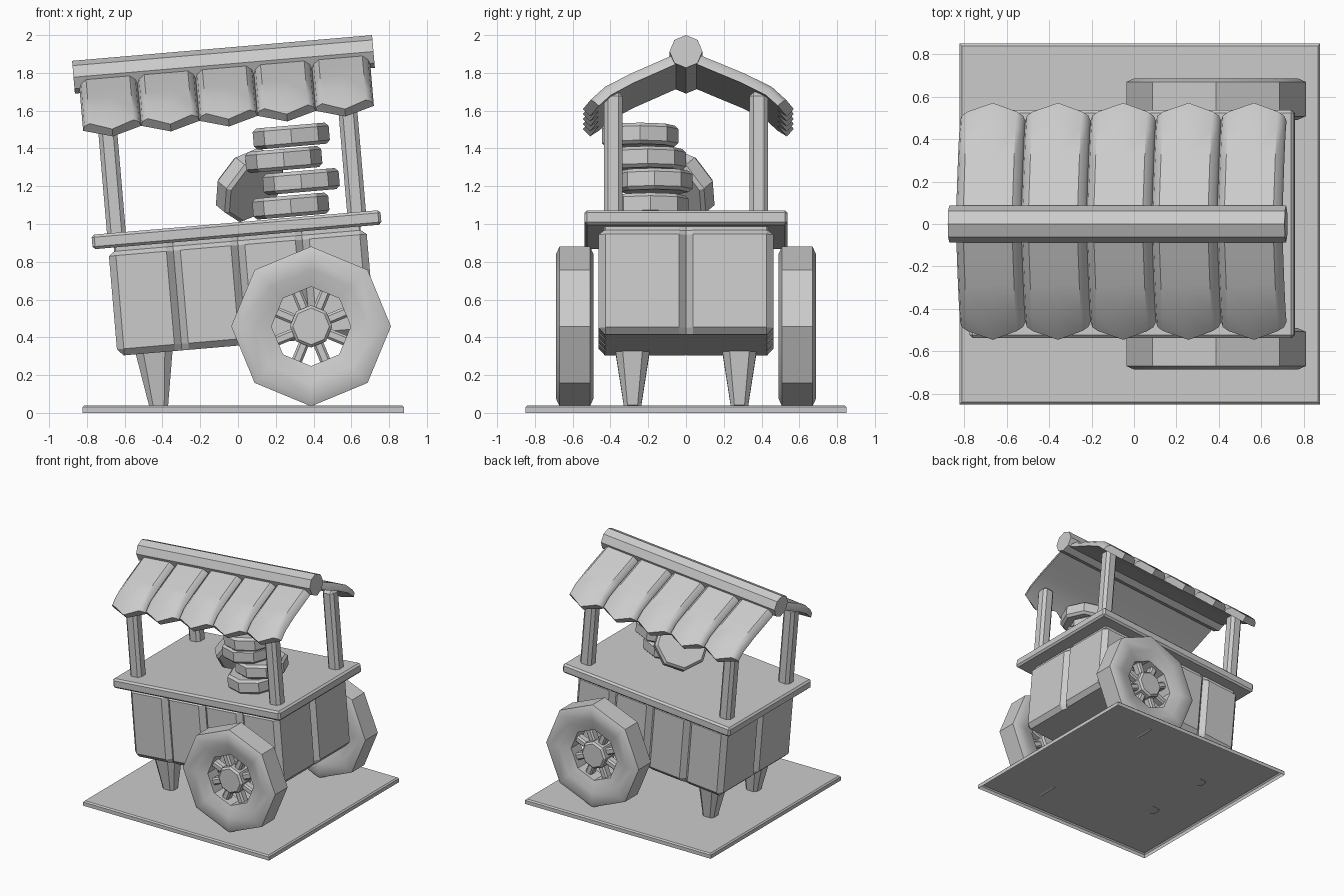
import bpy, bmesh, math
from mathutils import Matrix, Vector

if "Cube" in bpy.data.objects:
    bpy.data.objects.remove(bpy.data.objects["Cube"])

TILT = Matrix.Rotation(math.radians(-4.9), 4, 'Y')   # whole cart leans back on its legs
FLAT = Matrix.Identity(4)
CX = 0.075                                            # cart centre in its own frame


def finish(name, bm, mat=TILT, bevel=0.0, smooth=False):
    if bevel:
        bmesh.ops.bevel(bm, geom=bm.edges[:], offset=bevel, segments=1,
                        affect='EDGES', clamp_overlap=True)
    bmesh.ops.recalc_face_normals(bm, faces=bm.faces[:])
    bm.transform(mat)
    me = bpy.data.meshes.new(name)
    bm.to_mesh(me)
    bm.free()
    ob = bpy.data.objects.new(name, me)
    bpy.context.collection.objects.link(ob)
    if smooth:
        bpy.ops.object.select_all(action='DESELECT')
        ob.select_set(True)
        bpy.context.view_layer.objects.active = ob
        bpy.ops.object.shade_smooth_by_angle(angle=math.radians(38))
    return ob


def box(name, c, size, mat=TILT, bevel=0.0):
    bm = bmesh.new()
    bmesh.ops.create_cube(bm, size=1.0)
    bm.transform(Matrix.Translation(c) @ Matrix.Diagonal((*size, 1)))
    return finish(name, bm, mat, bevel)


def octagon(name, c, axis, r, h, mat=TILT, rim=0.0):
    """Eight-sided drum with chamfered rims."""
    bm = bmesh.new()
    bmesh.ops.create_cone(bm, cap_ends=True, segments=8, radius1=r, radius2=r, depth=h)
    if rim:
        caps = [e for e in bm.edges if abs(e.verts[0].co.z - e.verts[1].co.z) < 1e-4]
        bmesh.ops.bevel(bm, geom=caps, offset=rim, segments=1, affect='EDGES')
    q = Vector((0, 0, 1)).rotation_difference(Vector(axis))
    bm.transform(Matrix.Translation(c) @ q.to_matrix().to_4x4())
    return finish(name, bm, mat)


def loft(name, rings, mat=TILT, closed=False, smooth=False, cap_start=True):
    """Skin between equal-length rings; capped unless the rings close on themselves."""
    bm = bmesh.new()
    vs = [[bm.verts.new(p) for p in r] for r in rings]
    n, m = len(vs[0]), len(vs)
    for i in range(m if closed else m - 1):
        a, b = vs[i], vs[(i + 1) % m]
        for j in range(n):
            bm.faces.new((a[j], a[(j + 1) % n], b[(j + 1) % n], b[j]))
    if not closed:
        if cap_start:
            bm.faces.new(vs[0])
        bm.faces.new(vs[-1])
    return finish(name, bm, mat, smooth=smooth)


# Base plate: shallow tray, open underneath
loft("base_plate", [[(0.028 + sx * h, sy * h, z) for sx, sy in ((-1, -1), (1, -1), (1, 1), (-1, 1))]
                    for z, h in ((0, 0.85), (0.03, 0.85), (0.04, 0.84))], FLAT, cap_start=False)

# Cart body: plan outline with V grooves between the boards
HX, HY, G = 0.685, 0.463, 0.037


def body_outline(inset, groove):
    pts = []
    for ang, half, dist, n in ((0, HX, HY, 4), (90, HY, HX, 2), (180, HX, HY, 4), (270, HY, HX, 2)):
        w = 2 * half / n
        rot = Matrix.Rotation(math.radians(ang), 2)
        for k in range(n):
            l = -half + k * w
            lo, hi = l + G, l + w - G
            pts.append(rot @ Vector((lo, -dist + inset)))
            pts.append(rot @ Vector((hi, -dist + inset)))
            if k < n - 1:
                pts.append(rot @ Vector((l + w, -dist + groove)))
    return pts


body_rings = []
for z, ins, gr in ((0.355, 0.033, 0.042), (0.39, 0, G), (0.885, 0, G), (0.908, 0.03, 0.042), (0.935, 0.03, 0.042)):
    body_rings.append([(p.x + CX, p.y, z) for p in body_outline(ins, gr)])
loft("cart_body", body_rings)

# Counter top
box("counter_top", (CX, 0, 0.967), (1.535, 1.075, 0.077), bevel=0.014)

# Tapered legs at the left end
for s, side in ((-1, "front"), (1, "back")):
    rings = []
    for z, h in ((0.072, 0.050), (0.40, 0.105)):
        c = h * 0.42
        oct_pts = [(-h + c, -h), (h - c, -h), (h, -h + c), (h, h - c),
                   (h - c, h), (-h + c, h), (-h, h - c), (-h, -h + c)]
        rings.append([(-0.415 + x, s * 0.283 + y * 0.92, z) for x, y in oct_pts])
    loft(side + "_leg", rings)

# Corner posts
for sx in (-1, 1):
    for sy, side in ((-1, "front"), (1, "back")):
        box(side + "_post", (0.078 + sx * 0.638, sy * 0.385, 1.31), (0.10, 0.10, 0.66), bevel=0.022)

# Wheels: eight-sided tyre, hub and spokes
tyre = [(0.21, -0.06), (0.30, -0.088), (0.385, -0.098), (0.423, -0.081),
        (0.423, 0.081), (0.385, 0.098), (0.30, 0.088), (0.21, 0.06)]
for s, side in ((-1, "front"), (1, "back")):
    c = Vector((0.387, s * 0.589, 0.458))
    rings = []
    for k in range(8):
        a = k * math.pi / 4
        rings.append([c + Vector((r * math.cos(a), y, r * math.sin(a))) for r, y in tyre])
    loft(side + "_tyre", rings, FLAT, closed=True, smooth=True)
    octagon(side + "_hub", c, (0, 1, 0), 0.112, 0.15, FLAT, 0.014)
    for k in range(8):
        turn = Matrix.Translation(c) @ Matrix.Rotation(math.radians(22.5 + 45 * k), 4, 'Y')
        box(side + "_spoke", (0.155, 0, 0), (0.13, 0.07, 0.055), turn, 0.012)

# Roof ridge pole
octagon("roof_ridge", (0.081, 0, 1.845), (1, 0, 0), 0.087, 1.594)

# Roof shingles: bent boards with pointed ends, five on each slope
PITCH = 0.309
slope = [(0.03, 1.848), (0.15, 1.795), (0.29, 1.733), (0.425, 1.663)]
under = [(0.03, 1.79), (0.14, 1.74), (0.275, 1.68), (0.395, 1.615)]


def shingle(name, cx, s, shift):
    bm = bmesh.new()
    cols = []
    for f in (-1, -0.8, 0, 0.8, 1):
        t, drop = abs(f), 0.022 if abs(f) == 1 else 0      # pointed end, rounded long edges
        end = [(0.543 - 0.051 * t, 1.554 + 0.049 * t), (0.505 - 0.047 * t, 1.515 + 0.043 * t)]
        top = [(f * 0.145, y - drop * 0.4, z - drop) for y, z in slope + end[:1]]
        bot = [(f * PITCH / 2, y, z) for y, z in [end[1]] + under[::-1]]
        cols.append([bm.verts.new((cx + x, s * y + shift * min(1, y / 0.4), z))
                     for x, y, z in top + bot])
    n = len(cols[0])
    for a, b in zip(cols, cols[1:]):
        for j in range(n):
            bm.faces.new((a[j], a[(j + 1) % n], b[(j + 1) % n], b[j]))
    for col in (cols[0], cols[-1]):
        for j in range(n // 2 - 1):
            bm.faces.new((col[j], col[j + 1], col[n - 2 - j], col[n - 1 - j]))
    finish(name, bm, smooth=True)


for i in range(5):
    x = 0.083 + (i - 2) * PITCH
    shingle("front_shingle", x, -1, -0.003)
    shingle("back_shingle", x, 1, 0.028)

# Stack of round goods on the counter, and one leaning against it
for x, y, z in ((0.372, -0.188, 1.067), (0.438, -0.168, 1.192), (0.356, -0.203, 1.316), (0.406, -0.243, 1.436)):
    octagon("stacked_round", (x, y, z), (0, 0, 1), 0.202, 0.112, rim=0.018)
octagon("leaning_round", (0.062, -0.028, 1.207), Vector((0.6, -0.6, -0.5)).normalized(), 0.207, 0.112, FLAT, 0.018)
